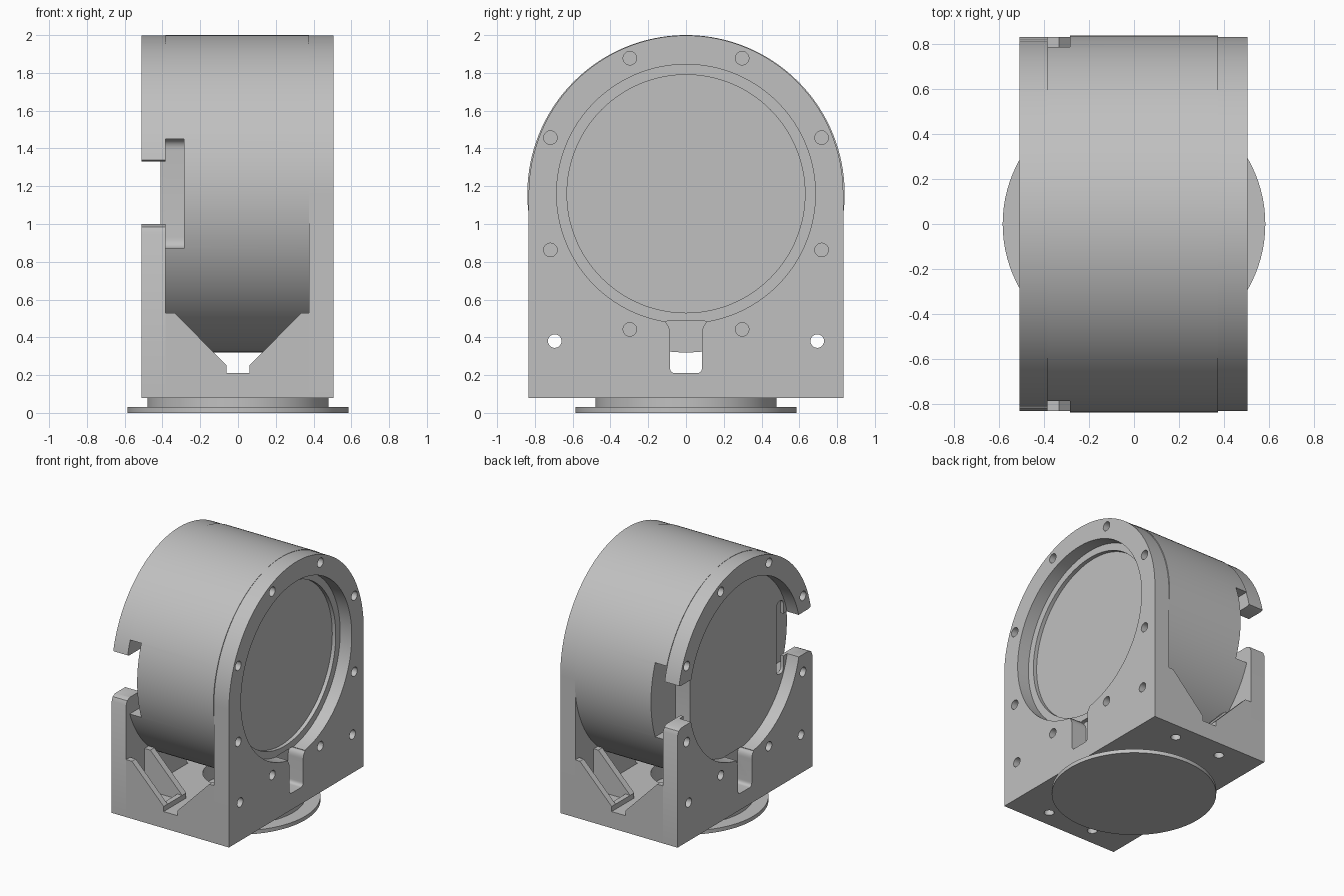
import bpy, bmesh, math
from mathutils import Vector

old = bpy.data.objects.get("Cube")
if old:
    bpy.data.objects.remove(old, do_unlink=True)

grey = bpy.data.materials.new("plain grey")
grey.use_nodes = True
COLOR = (0.53, 0.53, 0.53, 1)
grey.diffuse_color = COLOR
grey.node_tree.nodes["Principled BSDF"].inputs["Base Color"].default_value = COLOR

AXIS_Z = 1.16      # height of the drum axis
L_OUT, L_IN, R_IN, R_OUT = -0.51, -0.385, 0.375, 0.505
SIDE = 0.833       # half depth of the housing


def circle(u, v, r, n=96):
    return [(u + r * math.cos(2 * math.pi * i / n), v + r * math.sin(2 * math.pi * i / n)) for i in range(n)]


def rect(u0, u1, v0, v1):
    return [(u0, v0), (u1, v0), (u1, v1), (u0, v1)]


def rounded(points, r, steps=6):
    """Soften every corner of a polygon."""
    out = []
    for i, p in enumerate(points):
        p = Vector(p)
        a, b = Vector(points[i - 1]) - p, Vector(points[(i + 1) % len(points)]) - p
        a = p + a.normalized() * min(r, a.length * 0.45)
        b = p + b.normalized() * min(r, b.length * 0.45)
        for k in range(steps + 1):
            t = k / steps
            out.append(tuple(a * (1 - t) ** 2 + p * 2 * t * (1 - t) + b * t * t))
    return out


def prism(name, points, axis, lo, hi):
    """Extrude a flat outline along one axis."""
    place = {"X": lambda u, v, h: (h, u, v),
             "Y": lambda u, v, h: (u, h, v),
             "Z": lambda u, v, h: (u, v, h)}[axis]
    bm = bmesh.new()
    low = [bm.verts.new(place(u, v, lo)) for u, v in points]
    high = [bm.verts.new(place(u, v, hi)) for u, v in points]
    bm.faces.new(low)
    bm.faces.new(high)
    for i in range(len(points)):
        bm.faces.new((low[i - 1], low[i], high[i], high[i - 1]))
    bmesh.ops.recalc_face_normals(bm, faces=bm.faces)
    mesh = bpy.data.meshes.new(name)
    bm.to_mesh(mesh)
    bm.free()
    mesh.materials.append(grey)
    obj = bpy.data.objects.new(name, mesh)
    bpy.context.collection.objects.link(obj)
    return obj


def cut(obj, cutters):
    """Subtract each cutter and discard it."""
    for c in cutters:
        c.hide_render = True
        mod = obj.modifiers.new("cut", "BOOLEAN")
        mod.operation, mod.solver, mod.object = "DIFFERENCE", "EXACT", c
    bpy.context.view_layer.update()
    deps = bpy.context.evaluated_depsgraph_get()
    mesh = bpy.data.meshes.new_from_object(obj.evaluated_get(deps))
    obj.modifiers.clear()
    obj.data = mesh
    for c in cutters:
        bpy.data.objects.remove(c, do_unlink=True)


def plate_cutters(outer, inward):
    """Bolt holes, through holes and the cable slot shared by both plates."""
    def across(points, depth):
        ends = sorted((outer - inward * 0.02, outer + inward * depth))
        return prism("cutter", points, "X", *ends)
    tools = [across(circle(0, AXIS_Z, 0.685, 128), 0.1)]
    for k in range(8):
        a = math.pi * (k + 0.5) / 4
        tools.append(across(circle(0.777 * math.cos(a), AXIS_Z + 0.777 * math.sin(a), 0.036, 20), 0.09))
    for s in (-1, 1):
        tools.append(across(circle(s * 0.695, 0.38, 0.036, 20), 0.2))
    slot = [(-0.085, 0.21), (0.085, 0.21), (0.085, 0.45), (0.115, 0.487), (-0.115, 0.487), (-0.085, 0.45)]
    tools.append(across(rounded(slot, 0.03), 0.2))
    return tools


# Arched side plates
arch = [(-SIDE, 0.08), (SIDE, 0.08)]
arch += [(SIDE * math.cos(math.pi * i / 64), AXIS_Z + 0.838 * math.sin(math.pi * i / 64)) for i in range(65)]

right_plate = prism("plain_side_plate", arch, "X", R_IN, R_OUT)
cut(right_plate, plate_cutters(R_OUT, -1) + [prism("cutter", circle(0, AXIS_Z, 0.63, 128), "X", 0.3, 0.6)])

left_plate = prism("notched_side_plate", arch, "X", L_OUT, L_IN)
tools = plate_cutters(L_OUT, 1)
for s in (-1, 1):
    # Side notch with flared mouth, and relief in the recessed disc
    notch = [(0.536, 1.0), (0.79, 1.0), (0.82, 0.985), (0.835, 0.95), (0.9, 0.95),
             (0.9, 1.36), (0.835, 1.36), (0.82, 1.34), (0.79, 1.33), (0.536, 1.33)]
    tools.append(prism("cutter", [(s * y, z) for y, z in notch], "X", -0.6, -0.3))
    relief = rounded(rect(0.535, 0.618, 0.875, 1.445), 0.04)
    tools.append(prism("cutter", [(s * y, z) for y, z in relief], "X", -0.6, -0.3))
cut(left_plate, tools)

# Drum with a pocket on each side
drum = prism("drum", circle(0, AXIS_Z, 0.84, 160), "X", L_IN, R_IN)
pocket = rounded(rect(0.535, 0.95, 0.87, 1.45), 0.06)
cut(drum, [prism("cutter", [(s * y, z) for y, z in pocket], "X", -0.45, -0.285) for s in (-1, 1)])

# Floor with bolt holes and a central opening
floor = prism("floor", rect(L_IN, R_IN, -SIDE, SIDE), "Z", 0.08, 0.21)
tools = [prism("cutter", circle(x, y, 0.036, 20), "Z", 0, 0.3) for x in (-0.2, 0.2) for y in (-0.7, 0.7)]
tools.append(prism("cutter", circle(0, 0, 0.25, 64), "Z", 0, 0.3))
cut(floor, tools)

# Corner brackets: two ribs and a low lip at each corner
parts = [right_plate, left_plate, drum, floor]
for sx, wall, xname in ((-1, -L_IN, "right"), (1, R_IN, "left")):
    rib = [(wall, 0.21), (0.06, 0.21), (0.06, 0.25), (0.335, 0.53), (wall, 0.53)]
    rib = [(sx * x, z) for x, z in rib]
    lip = [(sx * x, z) for x, z in rect(0.06, 0.1, 0.21, 0.25)]
    for sy, yname in ((-1, "front"), (1, "back")):
        for lo, hi, kind in ((0.785, SIDE, "outer"), (0.555, 0.605, "inner")):
            parts.append(prism(f"{yname}_{xname}_{kind}_rib", rib, "Y", *sorted((sy * lo, sy * hi))))
        parts.append(prism(f"{yname}_{xname}_lip", lip, "Y", *sorted((sy * 0.605, sy * 0.785))))

# Round foot
parts.append(prism("foot_neck", circle(0, 0, 0.48), "Z", 0.03, 0.08))
parts.append(prism("foot_flange", circle(0, 0, 0.585), "Z", 0, 0.03))

bpy.ops.object.select_all(action="DESELECT")
for p in parts:
    p.select_set(True)
bpy.context.view_layer.objects.active = drum
bpy.ops.object.shade_smooth_by_angle(angle=math.radians(30))
